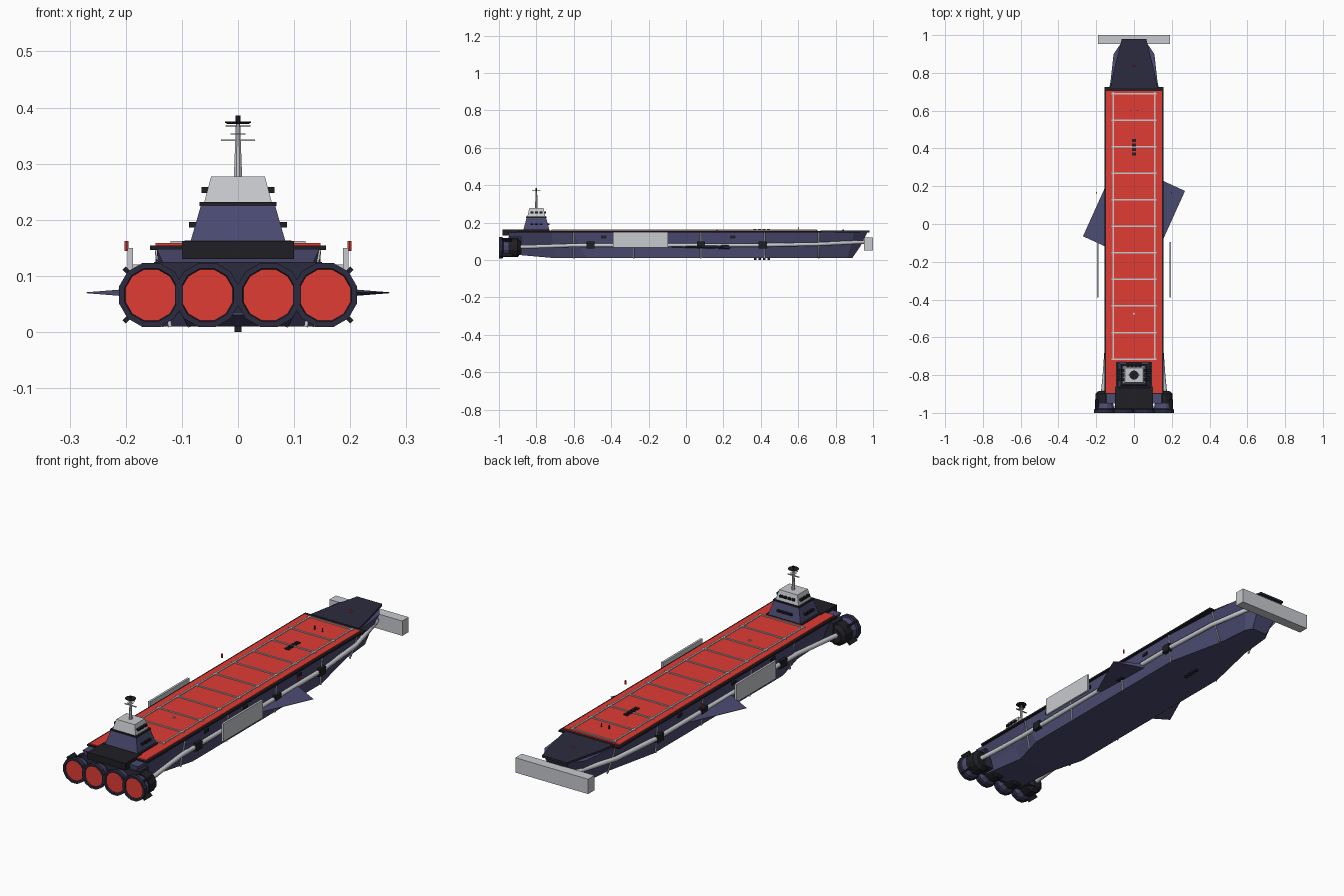
import bpy, bmesh, math
from mathutils import Vector, Matrix

if "Cube" in bpy.data.objects:
    bpy.data.objects.remove(bpy.data.objects["Cube"])


def mat(name, r, g, b):
    m = bpy.data.materials.new(name)
    m.diffuse_color = (r, g, b, 1)
    m.use_nodes = True
    m.node_tree.nodes["Principled BSDF"].inputs["Base Color"].default_value = m.diffuse_color
    return m


PURPLE = mat("hull_purple", 0.07, 0.07, 0.165)
NAVY = mat("navy", 0.024, 0.024, 0.05)
BLACK = mat("black", 0.014, 0.014, 0.018)
RED = mat("red", 0.75, 0.045, 0.035)
LIGHT = mat("light_grey", 0.58, 0.59, 0.62)


def mesh(name, verts, faces, m):
    me = bpy.data.meshes.new(name)
    me.from_pydata([tuple(v) for v in verts], [], faces)
    bm = bmesh.new()
    bm.from_mesh(me)
    bmesh.ops.recalc_face_normals(bm, faces=bm.faces)
    bm.to_mesh(me)
    bm.free()
    me.materials.append(m)
    ob = bpy.data.objects.new(name, me)
    bpy.context.collection.objects.link(ob)
    return ob


def loft(name, rings, m):
    """Skin equal-length closed rings and cap both ends."""
    n = len(rings[0])
    faces = [(i * n + j, i * n + (j + 1) % n, (i + 1) * n + (j + 1) % n, (i + 1) * n + j)
             for i in range(len(rings) - 1) for j in range(n)]
    faces += [tuple(range(n)), tuple(range((len(rings) - 1) * n, len(rings) * n))]
    return mesh(name, [v for r in rings for v in r], faces, m)


def rect(x0, x1, y0, y1, z):
    return [(x0, y0, z), (x1, y0, z), (x1, y1, z), (x0, y1, z)]


def box(name, x0, x1, y0, y1, z0, z1, m):
    return loft(name, [rect(x0, x1, y0, y1, z0), rect(x0, x1, y0, y1, z1)], m)


def frustum(name, cy, z0, z1, a, b, m):
    """Tapered block; a and b are (half width, half length) below and above."""
    return loft(name, [rect(-w, w, cy - l, cy + l, z) for (w, l), z in ((a, z0), (b, z1))], m)


def turned(name, centre, profile, n, m, axis):
    """Turned part; profile is (radius, position along axis)."""
    rings = []
    for r, t in profile:
        ring = []
        for k in range(n):
            a = 2 * math.pi * (k + 0.5) / n
            c, s = r * math.cos(a), r * math.sin(a)
            ring.append(Vector(centre) + Vector((c, t, s) if axis == "y" else (c, s, t)))
        rings.append(ring)
    return loft(name, rings, m)


def tube(name, points, r, m):
    cu = bpy.data.curves.new(name, "CURVE")
    cu.dimensions = "3D"
    cu.bevel_depth = r
    cu.bevel_resolution = 1
    cu.use_fill_caps = True
    sp = cu.splines.new("POLY")
    sp.points.add(len(points) - 1)
    for p, q in zip(sp.points, points):
        p.co = (*q, 1)
        p.radius = 1
    cu.materials.append(m)
    ob = bpy.data.objects.new(name, cu)
    bpy.context.collection.objects.link(ob)
    return ob


# Hull: (y bottom, y top, half widths bottom / middle / top, bottom z)
STATIONS = [(-0.93, -0.95, .10, .11, .145, .03), (-0.70, -0.72, .09, .11, .145, .01),
            (-0.53, -0.60, .135, .138, .145, .01), (0.43, 0.43, .135, .138, .145, .01),
            (0.70, 0.72, .075, .10, .128, .01), (0.86, 0.90, .06, .075, .108, .01),
            (0.89, 0.97, .04, .05, .06, .012)]


def section(yb, yt, wb, wm, wt, zb, grow=0.0):
    ym = (yb + yt) / 2
    half = [(wb + grow, yb, zb - grow), (wm + grow, ym, .07), (wt + grow, yt, .148)]
    return half + [(-x, y, z) for x, y, z in reversed(half)]


loft("hull", [section(*s) for s in STATIONS], PURPLE)

# Frame bands wrapped under the hull
for y in (-0.60, -0.28, 0.08, 0.42, 0.71):
    wb, wm, wt = (.085, .108, .13) if y > 0.6 else (.12, .13, .145) if y < -0.5 else (.135, .138, .145)
    tube("frame_band", section(y, y, wb, wm, wt, .01, .001), .004, LIGHT)

# Deck plates
box("deck_edge", -.157, .157, -.90, .725, .146, .154, BLACK)
box("red_deck", -.147, .147, -.895, .705, .154, .159, RED)
box("stern_deck", -.10, .10, -.98, -.86, .13, .162, BLACK)
box("tower_pad", -.095, .095, -.87, -.73, .157, .163, BLACK)
bow = [(-.125, .72), (.125, .72), (.11, .80), (.065, .98), (-.065, .98), (-.11, .80)]
loft("bow_deck", [[(x, y, z) for x, y in bow] for z in (.147, .157)], NAVY)

# Deck grid
for k in range(11):
    y = -.715 + k * .1405
    box("deck_cross_line", -.12, .12, y - .004, y + .004, .158, .162, LIGHT)
for s in (-1, 1):
    box("deck_long_line", s * .11 - .004, s * .11 + .004, -.72, .70, .158, .162, LIGHT)
for k in range(4):
    y = .37 + k * .024
    box("deck_hatch", -.01, .01, y - .008, y + .008, .158, .165, BLACK)
    box("belly_hatch", -.006, .006, y - .006, y + .006, 0, .011, BLACK)
turned("deck_beacon", (0, -.475, .158), [(.006, 0), (.006, .006)], 8, LIGHT, "z")
turned("bow_beacon", (0, .84, .156), [(.006, 0), (.004, .008)], 8, RED, "z")
for s in (-1, 1):
    turned("deck_post", (s * .02, .60, .158), [(.0025, 0), (.0025, .018)], 6, BLACK, "z")

# Bow crossbar
box("bow_crossbar", -.19, .19, .952, 1.0, .05, .12, LIGHT)

# Parts on both sides
for s in (-1, 1):
    tube("side_pipe", [(s * x, y, z) for x, y, z in (
        (.165, -.90, .07), (.155, -.80, .072), (.142, -.62, .078), (.143, .43, .08),
        (.125, .70, .085), (.075, .92, .095), (.05, .96, .095))], .011, LIGHT)
    for y in (-.51, .08, .41):
        box("pipe_clamp", s * .144 - .012, s * .144 + .012, y - .022, y + .022, .062, .098, BLACK)
    box("side_panel", s * .192 - .005, s * .192 + .005, -.39, -.095, .066, .15, LIGHT)
    turned("side_lamp", (s * .199, .165, .144), [(.004, 0), (.004, .018)], 6, RED, "z")
    for y in (-.44, -.15, .25):
        box("side_vent", s * .143 - .004, s * .143 + .004, y - .015, y + .015, .115, .13, BLACK)
    # skewed wing: thick root narrowing to a sharp tip edge, point symmetric
    o = Vector((0, .055, .07))
    tip = [Vector((.27, .12, 0)), Vector((.155, -.135, 0))]
    root = [Vector((.13, .184, 0)), Vector((.03, -.078, 0))]
    t = Vector((0, 0, .012))
    e = Vector((0, 0, .0008))
    loft("wing", [[o + s * p for p in (a - h, a + h, b + h, b - h)]
                  for (a, b), h in ((root, t), (tip, e))], PURPLE)

# Engines
for x in (-.155, -.055, .055, .155):
    c = (x, 0, .066)
    turned("engine_body", c, [(.035, -.885), (.051, -.90), (.051, -.95)], 12, BLACK, "y")
    turned("engine_neck", c, [(.044, -.945), (.047, -.955), (.054, -.985)], 12, PURPLE, "y")
    turned("engine_rim", c, [(.05, -.975), (.059, -.982), (.059, -1), (.049, -1), (.046, -.99)],
           12, NAVY, "y")
    turned("engine_glow", c, [(.048, -.988), (.048, -.994)], 12, RED, "y")
    if abs(x) > .1:
        for up in (-1, 1):
            f = box("engine_fin", .048, .068, -.985, -.93, -.004, .004, BLACK)
            a = math.radians(45 if up > 0 else -45)
            if x < 0:
                a = math.pi - a
            f.data.transform(Matrix.Translation(c) @ Matrix.Rotation(-a, 4, "Y"))
box("engine_mount", -.15, .15, -.95, -.88, .035, .125, NAVY)

# Tower
TY = -.80
frustum("tower_lower", TY, .16, .226, (.085, .07), (.066, .052), PURPLE)
frustum("tower_ledge", TY, .225, .232, (.069, .055), (.069, .055), BLACK)
frustum("tower_upper", TY, .232, .277, (.060, .048), (.048, .038), LIGHT)
for z, hx, hy in ((.191, .077, .063), (.253, .055, .044)):
    for k in (-1.5, -.5, .5, 1.5):
        d = k * .021
        box("front_window", d - .007, d + .007, TY + hy - .004, TY + hy + .007, z - .005, z + .005, BLACK)
    for k in (-1, 0, 1):
        for s in (-1, 1):
            cx, cy = s * (hx + .004), TY + k * .024
            box("side_window", cx - .006, cx + .006, cy - .008, cy + .008, z - .005, z + .005, BLACK)

# Mast
turned("mast", (0, TY, 0), [(.008, .275), (.004, .375)], 8, LIGHT, "z")
box("mast_yard", -.03, .03, TY - .003, TY + .003, .340, .343, LIGHT)
turned("mast_ring", (0, TY, 0), [(.014, .352), (.014, .354)], 10, LIGHT, "z")
box("mast_upper_yard", -.022, .022, TY - .003, TY + .003, .366, .368, BLACK)
turned("mast_dish", (0, TY, 0), [(.02, .371), (.024, .373), (.024, .375)], 12, BLACK, "z")
turned("mast_cap", (0, TY, 0), [(.005, .373), (.005, .386)], 8, BLACK, "z")
